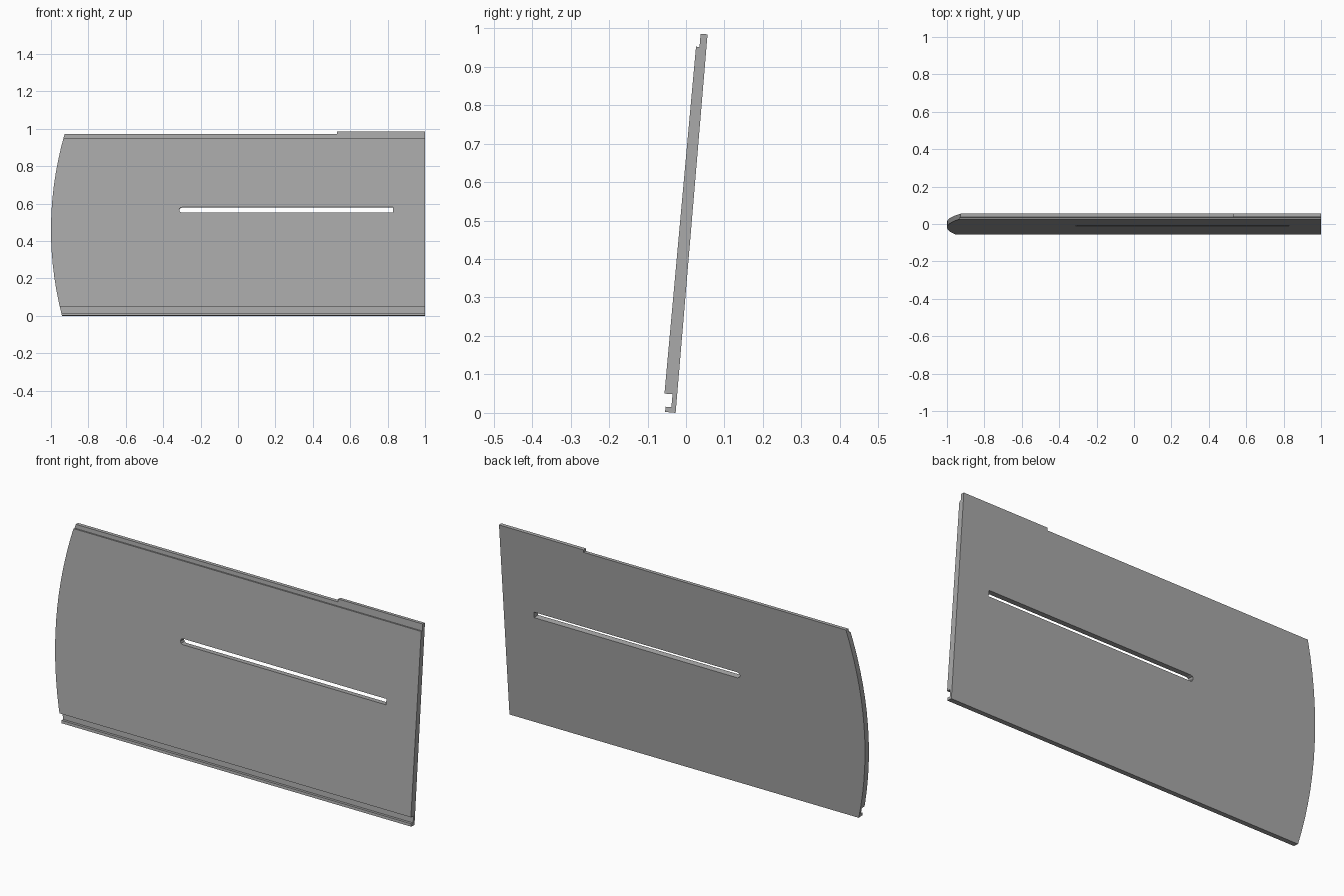
import bpy
import bmesh
from mathutils import Matrix, Vector
from math import atan, cos, sin, pi

cube = bpy.data.objects.get("Cube")
if cube:
    bpy.data.objects.remove(cube, do_unlink=True)

grey = bpy.data.materials.new("plain grey")
grey.use_nodes = True
GREY = (0.4, 0.4, 0.4, 1)
grey.diffuse_color = GREY
grey.node_tree.nodes["Principled BSDF"].inputs["Base Color"].default_value = GREY


def prism(name, points, direction, matrix=None):
    """Extrude a closed outline into a solid."""
    bm = bmesh.new()
    face = bm.faces.new([bm.verts.new(p) for p in points])
    result = bmesh.ops.extrude_face_region(bm, geom=[face])
    verts = [g for g in result["geom"] if isinstance(g, bmesh.types.BMVert)]
    bmesh.ops.translate(bm, verts=verts, vec=Vector(direction))
    bmesh.ops.recalc_face_normals(bm, faces=bm.faces)
    if matrix:
        bm.transform(matrix)
    mesh = bpy.data.meshes.new(name)
    bm.to_mesh(mesh)
    bm.free()
    mesh.materials.append(grey)
    obj = bpy.data.objects.new(name, mesh)
    bpy.context.collection.objects.link(obj)
    return obj


def carve(target, cutter, operation):
    """Apply a boolean and discard its cutter."""
    mod = target.modifiers.new("carve", "BOOLEAN")
    mod.operation = operation
    mod.solver = "EXACT"
    mod.object = cutter
    bpy.context.view_layer.objects.active = target
    bpy.ops.object.modifier_apply(modifier=mod.name)
    bpy.data.objects.remove(cutter, do_unlink=True)


# Leaning board section: rebated top edge, grooved bottom edge with a lip
section = [(-0.027, 0), (0.056, 0.984), (0.038, 0.985), (0.035, 0.951),
           (0.026, 0.952), (-0.056, 0.05), (-0.035, 0.049),
           (-0.038, 0.015), (-0.053, 0.016), (-0.0545, 0.0025)]
board = prism("siding_board", [(-1.1, y, z) for y, z in section], (2.1, 0, 0))

# Face outline: bowed end and a lowered stretch of the top edge
TOP, LOW = 1.1, -0.1
outline = [(1.2, LOW), (1.2, TOP), (0.53, TOP), (0.53, 0.971)]
STEPS = 14
for i in range(STEPS + 1):
    z = 0.971 * (1 - i / STEPS)
    outline.append((-1 + (z - 0.46) ** 2 / 3.6, z))
outline.append((-0.94, LOW))
trim = prism("outline_cutter", [(x, -0.5, z) for x, z in outline], (0, 1, 0))
carve(board, trim, "INTERSECT")

# Long slot, square at one end and rounded at the other
R = 0.0145
slot = [(0.83, -R), (0.83, R)]
for i in range(5):
    a = pi / 2 + pi * i / 4
    slot.append((-0.3 + R * cos(a), R * sin(a)))
lean = Matrix.Translation((0, -0.005, 0.566)) @ Matrix.Rotation(-atan(0.088), 4, "X")
slot_cutter = prism("slot_cutter", [(x, -0.1, z) for x, z in slot], (0, 0.2, 0), lean)
carve(board, slot_cutter, "DIFFERENCE")
